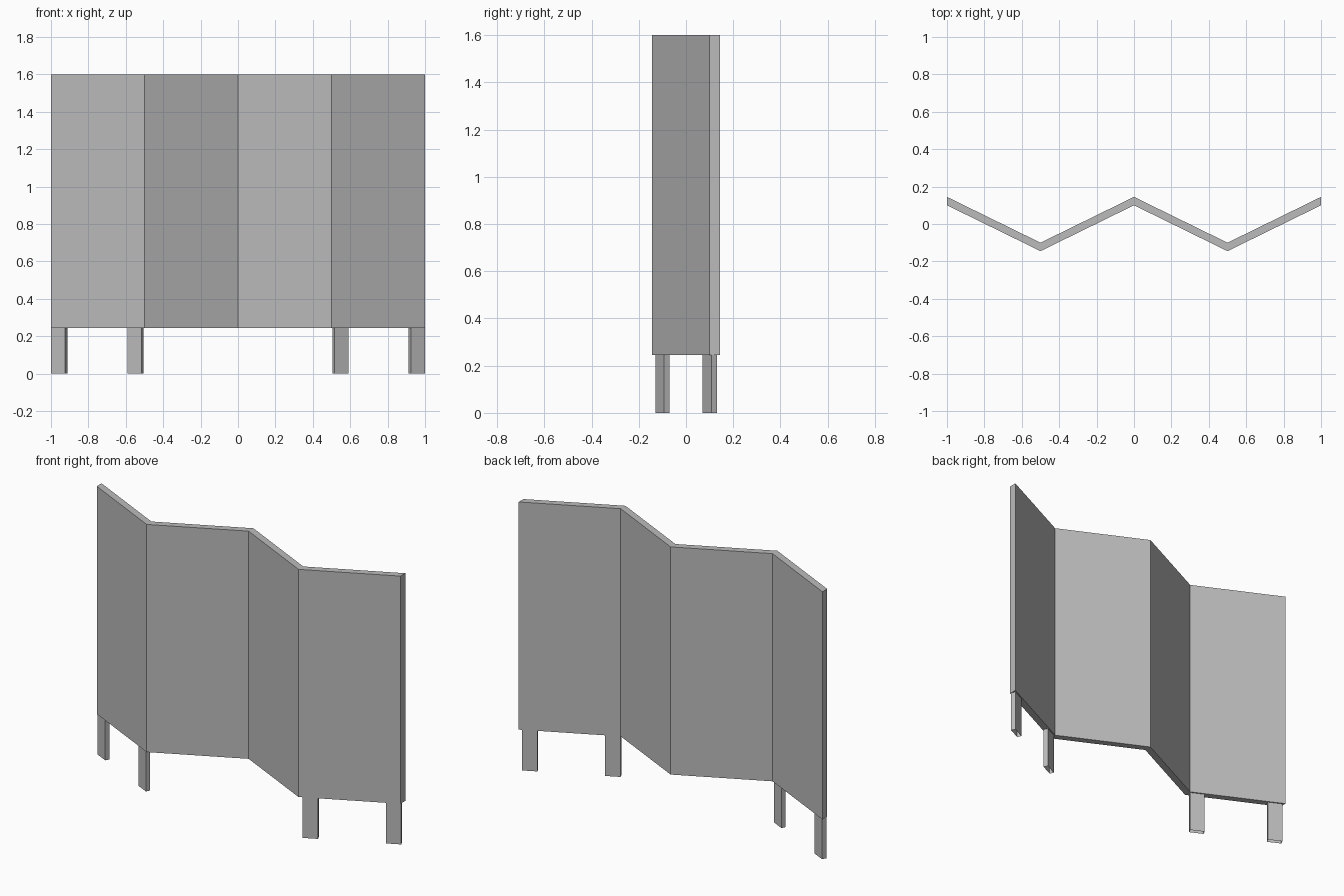
import bpy
import bmesh
from math import atan2
from mathutils import Matrix, Vector

if "Cube" in bpy.data.objects:
    bpy.data.objects.remove(bpy.data.objects["Cube"], do_unlink=True)

grey = bpy.data.materials.new("plain grey")
grey.use_nodes = True
grey.diffuse_color = (0.5, 0.5, 0.5, 1)
grey.node_tree.nodes["Principled BSDF"].inputs["Base Color"].default_value = (0.5, 0.5, 0.5, 1)

BOTTOM, TOP = 0.245, 1.6
FOLD, HALF_DEPTH = 0.1225, 0.0225


def finish(bm, name):
    bmesh.ops.recalc_face_normals(bm, faces=bm.faces)
    mesh = bpy.data.meshes.new(name)
    bm.to_mesh(mesh)
    bm.free()
    mesh.materials.append(grey)
    obj = bpy.data.objects.new(name, mesh)
    bpy.context.collection.objects.link(obj)
    return obj


# Four zigzag panels, made as one folded strip
bm = bmesh.new()
rows = []
for i in range(5):
    x = -1 + i * 0.5
    y = FOLD if i % 2 == 0 else -FOLD
    rows.append([bm.verts.new((x, y + dy, z)) for dy, z in (
        (-HALF_DEPTH, BOTTOM), (HALF_DEPTH, BOTTOM),
        (HALF_DEPTH, TOP), (-HALF_DEPTH, TOP))])
for a, b in zip(rows, rows[1:]):
    for k in range(4):
        n = (k + 1) % 4
        bm.faces.new((a[k], a[n], b[n], b[k]))
bm.faces.new(rows[0])
bm.faces.new(rows[-1])
finish(bm, "folding_panels")


# Hollow legs, open at the bottom, in line with the two outer panels
def leg(name, x, side):
    bm = bmesh.new()
    bmesh.ops.create_cube(bm, size=1)
    bmesh.ops.delete(bm, geom=[f for f in bm.faces if f.normal.z < -0.9], context="FACES")
    bmesh.ops.scale(bm, vec=Vector((0.084, 0.026, BOTTOM)), verts=bm.verts)
    slope = side * 4 * FOLD
    turn = Matrix.Rotation(atan2(slope, 1), 4, "Z")
    y = (x - 0.75) * 4 * FOLD
    bm.transform(Matrix.Translation((side * x, y, BOTTOM / 2)) @ turn)
    finish(bm, name)


for label, side in (("left", 1), ("right", -1)):
    leg(label + "_inner_leg", 0.548, side)
    leg(label + "_outer_leg", 0.956, side)
